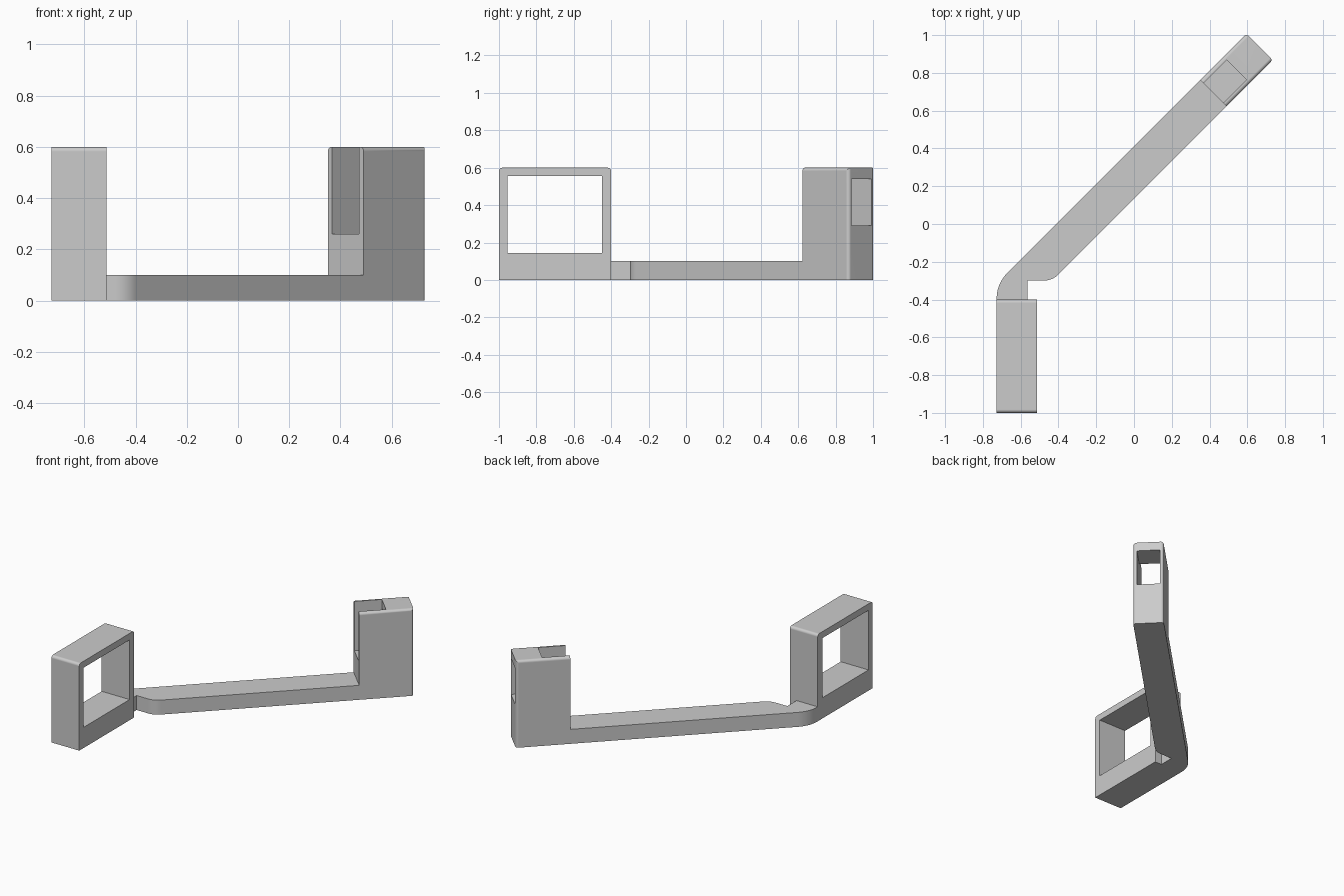
import bpy
import bmesh
import math
from mathutils import Matrix, Vector

if "Cube" in bpy.data.objects:
    bpy.data.objects.remove(bpy.data.objects["Cube"], do_unlink=True)

COLOUR = (0.6, 0.6, 0.6, 1.0)
grey = bpy.data.materials.new("light_grey")
grey.use_nodes = True
grey.diffuse_color = COLOUR
grey.node_tree.nodes["Principled BSDF"].inputs["Base Color"].default_value = COLOUR

DIAGONAL = Matrix.Rotation(math.pi / 4, 4, "Z")


def to_object(name, bm):
    bmesh.ops.recalc_face_normals(bm, faces=bm.faces)
    mesh = bpy.data.meshes.new(name)
    bm.to_mesh(mesh)
    bm.free()
    mesh.materials.append(grey)
    obj = bpy.data.objects.new(name, mesh)
    bpy.context.collection.objects.link(obj)
    return obj


def box(name, low, high, turn=Matrix(), rounded=None, radius=0.018):
    """Box between two corners; edges chosen by the rule get rounded."""
    low, high = Vector(low), Vector(high)
    bm = bmesh.new()
    bmesh.ops.create_cube(bm, size=1)
    for v in bm.verts:
        v.co = (low + high) / 2 + v.co * (high - low)
    if rounded:
        edges = [e for e in bm.edges
                 if rounded((e.verts[0].co + e.verts[1].co) / 2,
                            e.verts[1].co - e.verts[0].co)]
        bmesh.ops.bevel(bm, geom=edges, offset=radius, segments=6,
                        profile=0.5, affect="EDGES")
    bm.transform(turn)
    return to_object(name, bm)


def activate(obj):
    bpy.ops.object.select_all(action="DESELECT")
    obj.select_set(True)
    bpy.context.view_layer.objects.active = obj


def cut(obj, cutter):
    mod = obj.modifiers.new("cut", "BOOLEAN")
    mod.operation = "DIFFERENCE"
    mod.solver = "EXACT"
    mod.object = cutter
    activate(obj)
    bpy.ops.object.modifier_apply(modifier=mod.name)
    bpy.data.objects.remove(cutter, do_unlink=True)


def fillet(before, corner, after, setback, steps=10):
    """Arc tangent to both sides of a corner, starting setback away from it."""
    a = (before - corner).normalized()
    b = (after - corner).normalized()
    half = a.angle(b) / 2
    radius = setback * math.tan(half)
    centre = corner + (a + b).normalized() * setback / math.cos(half)
    start, end = corner + a * setback - centre, corner + b * setback - centre
    return [centre + start.lerp(end, i / steps).normalized() * radius
            for i in range(steps + 1)]


# Upright rectangular loop with rounded top ends
loop = box("loop_frame", (-0.727, -1.0, 0), (-0.514, -0.4, 0.6),
           rounded=lambda mid, way: mid.z > 0.59 and abs(way.x) > 0.1)
cut(loop, box("loop_hole", (-0.9, -0.955, 0.143), (-0.4, -0.45, 0.555)))

# Tower at the far end of the diagonal arm
INNER, OUTER, WALL = 0.094, 0.291, 0.024
START, END = 0.787, 1.134
tower = box("tower", (START, INNER, 0), (END, OUTER, 0.6), DIAGONAL,
            rounded=lambda mid, way: (mid.z > 0.59 and abs(way.x) > 0.1)
            or (mid.x > END - 0.01 and abs(way.z) > 0.1))
cut(tower, box("tower_slot", (START - 0.1, INNER + WALL, 0.26),
               (0.962, OUTER - WALL, 0.7), DIAGONAL))
cut(tower, box("tower_window", (0.9, INNER + WALL, 0.29),
               (END + 0.1, OUTER - WALL, 0.54), DIAGONAL))

# Flat arm: bent plan outline, raised to the arm thickness
root_outer = Vector((-0.727, -0.4))
bend_outer = Vector((-0.727, -0.316))
bend_inner = Vector((-0.433, -0.3))
notch = Vector((-0.565, -0.3))
root_inner = Vector((-0.565, -0.4))
tip_outer = (DIAGONAL @ Vector((START, OUTER, 0))).to_2d()
tip_inner = (DIAGONAL @ Vector((START, INNER, 0))).to_2d()
outline = [root_outer]
outline += fillet(root_outer, bend_outer, tip_outer, 0.077)
outline += [tip_outer, tip_inner]
outline += fillet(tip_inner, bend_inner, notch, 0.045)
outline += [notch, root_inner]

bm = bmesh.new()
base = bm.faces.new([bm.verts.new((p.x, p.y, 0)) for p in outline])
raised = bmesh.ops.extrude_face_region(bm, geom=[base], use_keep_orig=True)
for item in raised["geom"]:
    if isinstance(item, bmesh.types.BMVert):
        item.co.z = 0.1
arm = to_object("arm", bm)

# Smooth roundings while large faces stay flat
for part in (loop, tower, arm):
    activate(part)
    bpy.ops.object.shade_smooth_by_angle(angle=math.radians(30))
    flat = part.modifiers.new("flat_faces", "WEIGHTED_NORMAL")
    flat.keep_sharp = True
